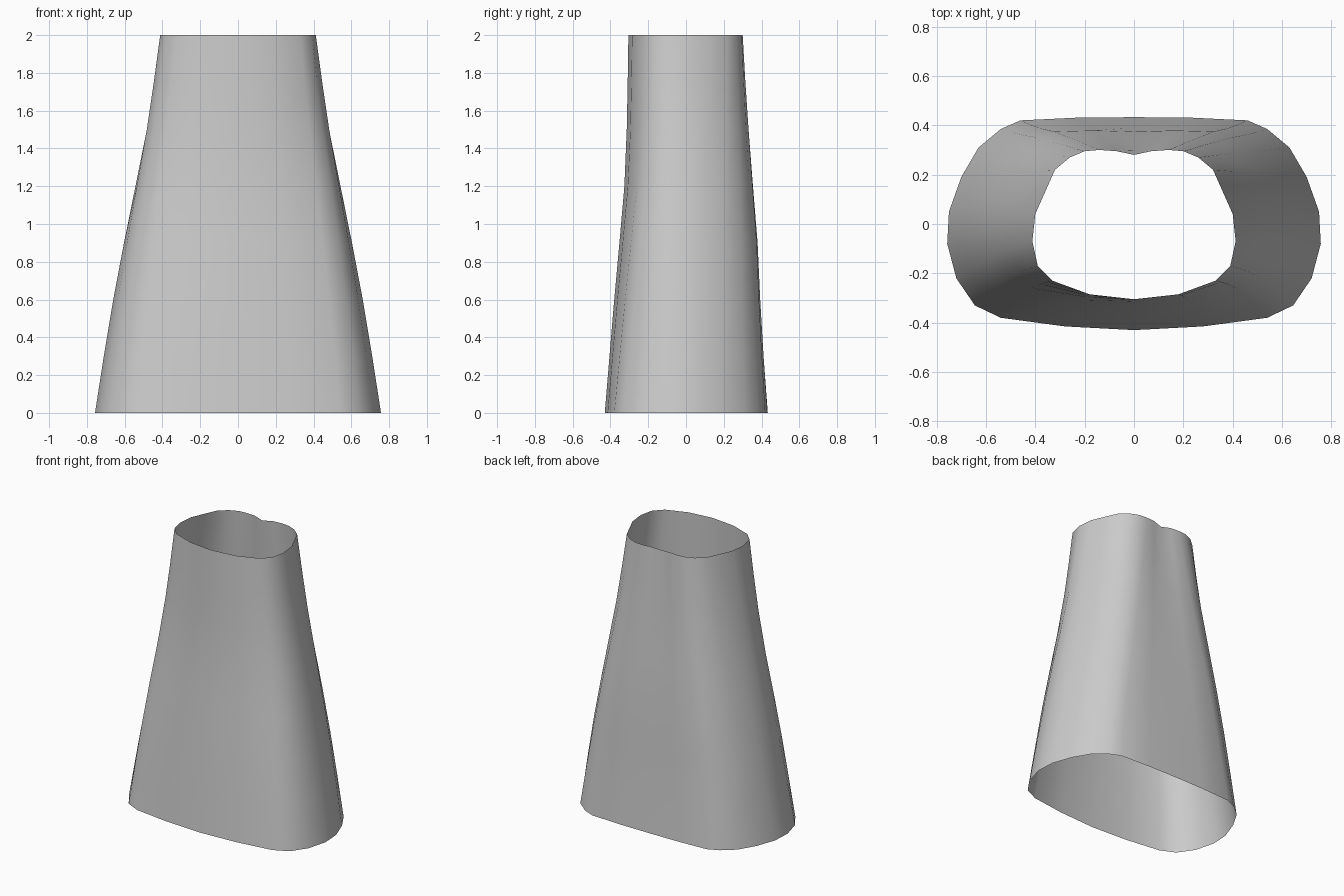
import bpy, bmesh

cube = bpy.data.objects.get("Cube")
if cube:
    bpy.data.objects.remove(cube)

# Half outlines, from centre back round the left side to centre front
HEM = [(0, .433), (.23, .431), (.46, .42), (.54, .385), (.63, .31), (.7, .19), (.75, .05),
       (.757, -.08), (.72, -.22), (.645, -.33), (.54, -.38), (.28, -.415), (0, -.43)]
WAIST = [(0, .28), (.07, .295), (.14, .3), (.2, .295), (.26, .27), (.32, .22), (.36, .13),
         (.4, .04), (.412, -.07), (.39, -.17), (.33, -.23), (.18, -.285), (0, -.305)]

# Rings: height, then flare of the sides, back and front (0 waist, 1 hem)
RINGS = [(0, 1, 1, 1), (.3, .87, .85, .8), (.6, .73, .72, .6), (.9, .57, .62, .38),
         (1.2, .4, .44, .17), (1.5, .23, .26, .07), (1.75, .11, .12, .03), (2, 0, 0, 0)]


def mirrored(half):
    """Close a half outline across x = 0."""
    return half + [(-x, y) for x, y in half[-2:0:-1]]


def mix(a, b, t):
    return a + (b - a) * t


# Fabric material
fabric = bpy.data.materials.new("grey fabric")
fabric.use_nodes = True
grey = (.6, .6, .6, 1)
fabric.diffuse_color = grey
fabric.node_tree.nodes["Principled BSDF"].inputs["Base Color"].default_value = grey

# Open skirt tube lofted from hem to waist
bm = bmesh.new()
loops = []
for z, side, back, front in RINGS:
    loop = []
    for (wx, wy), (hx, hy) in zip(mirrored(WAIST), mirrored(HEM)):
        # Blend between front and back flare round the side
        s = min(1, max(0, (wy + .3) / .6))
        depth = mix(front, back, s)
        dip = .01 if z == 2 and wx == 0 and wy > 0 else 0
        loop.append(bm.verts.new((mix(wx, hx, side), mix(wy, hy, depth), z - dip)))
    loops.append(loop)
for low, high in zip(loops, loops[1:]):
    for i in range(len(low)):
        j = (i + 1) % len(low)
        # Loops run clockwise from above, so this order faces outwards
        bm.faces.new((low[j], low[i], high[i], high[j]))

mesh = bpy.data.meshes.new("skirt")
bm.to_mesh(mesh)
bm.free()
mesh.materials.append(fabric)
for face in mesh.polygons:
    face.use_smooth = True
skirt = bpy.data.objects.new("skirt", mesh)
bpy.context.collection.objects.link(skirt)
